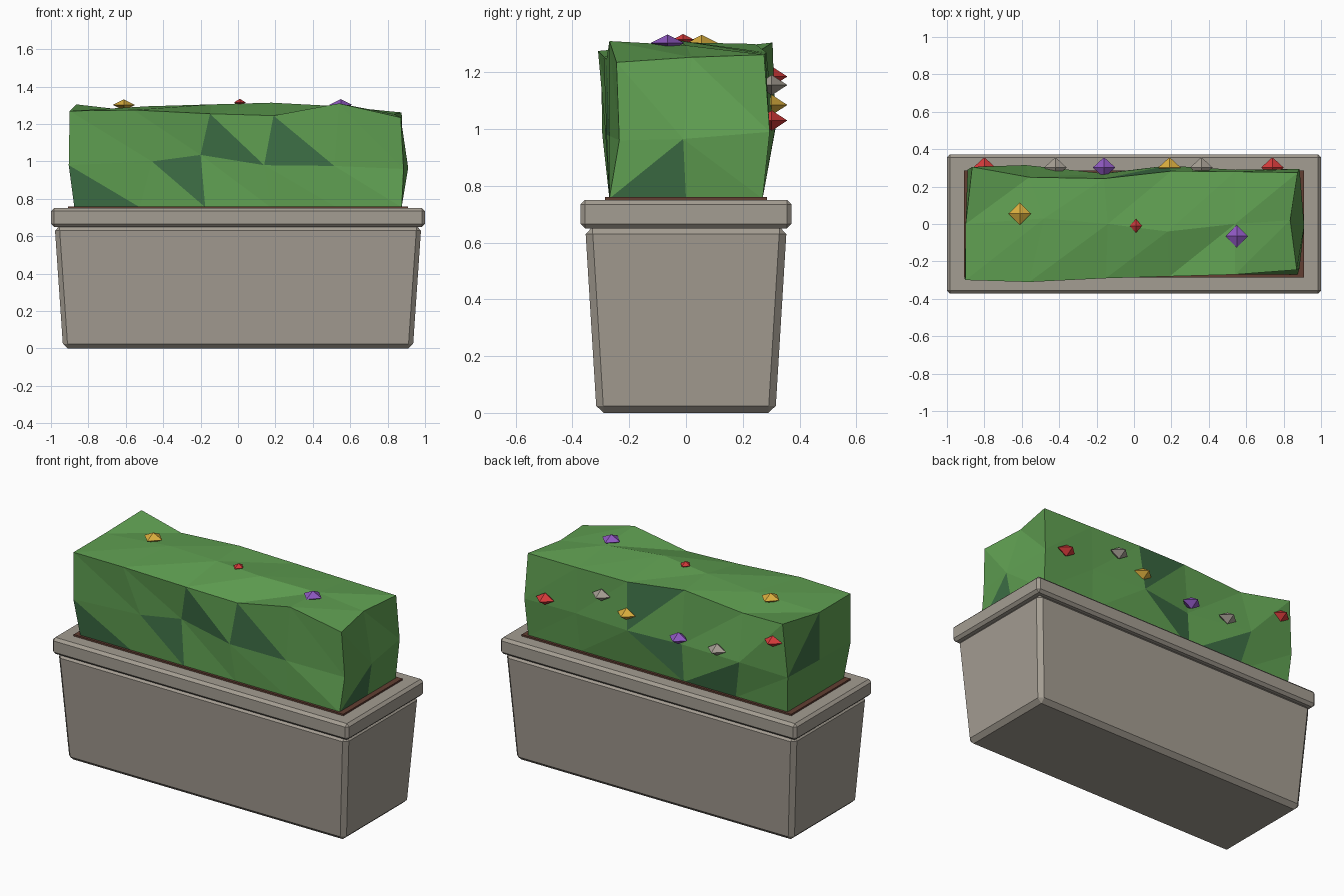
import bpy, bmesh

if "Cube" in bpy.data.objects:
    bpy.data.objects.remove(bpy.data.objects["Cube"])


def material(name, r, g, b):
    lin = [((c / 255 + 0.055) / 1.055) ** 2.4 for c in (r, g, b)]
    m = bpy.data.materials.new(name)
    m.diffuse_color = (*lin, 1)
    m.use_nodes = True
    m.node_tree.nodes["Principled BSDF"].inputs["Base Color"].default_value = m.diffuse_color
    return m


stone = material("stone", 164, 157, 146)
soil_brown = material("soil brown", 98, 62, 50)
leaf = material("leaf green", 96, 160, 82)
dark_leaf = material("dark leaf green", 62, 112, 70)
red = material("red", 212, 58, 58)
purple = material("purple", 142, 88, 192)
yellow = material("yellow", 218, 174, 62)


def add_object(name, bm, mats):
    bmesh.ops.recalc_face_normals(bm, faces=bm.faces)
    me = bpy.data.meshes.new(name)
    bm.to_mesh(me)
    bm.free()
    for m in mats:
        me.materials.append(m)
    ob = bpy.data.objects.new(name, me)
    bpy.context.collection.objects.link(ob)
    return ob


def tapered_box(name, low, high, z0, z1, mat, bevel=0):
    """Box with half sizes low at z0 and high at z1."""
    bm = bmesh.new()
    bmesh.ops.create_cube(bm, size=2)
    for v in bm.verts:
        top = v.co.z > 0
        hx, hy = high if top else low
        v.co = (v.co.x * hx, v.co.y * hy, z1 if top else z0)
    if bevel:
        bmesh.ops.bevel(bm, geom=bm.edges[:], offset=bevel, segments=1,
                        affect='EDGES', profile=0.5)
    return add_object(name, bm, [mat])


# Planter trough, rim and soil
tapered_box("planter_body", (0.935, 0.315), (0.98, 0.355), 0, 0.655, stone, 0.025)
tapered_box("planter_rim", (1.0, 0.372), (1.0, 0.372), 0.65, 0.75, stone, 0.016)
tapered_box("soil", (0.91, 0.285), (0.91, 0.285), 0.70, 0.76, soil_brown)

# Hedge: a loose 5 x 2 x 2 block, points keyed (column, row in y, level in z)
rows = {
    (0, 2): [(-.90, -.30, 1.27), (-.56, -.31, 1.275), (-.15, -.29, 1.255),
             (.19, -.28, 1.245), (.54, -.27, 1.31), (.87, -.245, 1.235)],
    (1, 2): [(-.90, 0, 1.27), (-.48, .03, 1.295), (-.14, 0, 1.305),
             (.18, -.04, 1.314), (.54, 0, 1.295), (.835, .02, 1.253)],
    (2, 2): [(-.865, .305, 1.305), (-.56, .25, 1.27), (-.16, .243, 1.30),
             (.20, .283, 1.27), (.54, .28, 1.265), (.875, .275, 1.262)],
    (0, 1): [(-.905, -.295, .98), (-.46, -.285, 1.0), (-.20, -.26, 1.035),
             (.14, -.28, .98), (.515, -.27, .976), (.885, -.235, .96)],
    (2, 1): [(-.89, .29, .98), (-.58, .315, 1.0), (-.16, .27, .98),
             (.18, .312, .99), (.54, .29, .99), (.885, .295, .99)],
}
pts = {(i, j, k): p for (j, k), row in rows.items() for i, p in enumerate(row)}
pts[0, 1, 1] = (-.90, 0, .98)
pts[5, 1, 1] = (.91, -.01, .965)
for i in range(6):
    for j in range(3):
        pts[i, j, 0] = (-.875 + .35 * i, -.27 + .27 * j, .755)

# Triangles carrying the darker leaf colour
dark = [{(0, 0, 1), (0, 0, 0), (1, 0, 0)}, {(1, 0, 1), (2, 0, 1), (2, 0, 0)},
        {(2, 0, 2), (2, 0, 1), (3, 0, 1)}, {(3, 0, 2), (3, 0, 1), (4, 0, 1)},
        {(3, 2, 2), (2, 2, 2), (3, 2, 1)}, {(3, 2, 1), (2, 2, 1), (2, 2, 0)},
        {(2, 2, 0), (1, 2, 1), (1, 2, 0)}, {(5, 1, 1), (5, 1, 0), (5, 0, 0)},
        {(0, 1, 2), (0, 2, 1), (0, 1, 1)}]
bm = bmesh.new()
verts = {key: bm.verts.new(p) for key, p in pts.items()}


def cell(a, b, c, d):
    """Split a cell on the diagonal that gives its dark triangle."""
    split = [(a, b, c), (a, c, d)]
    other = [(a, b, d), (b, c, d)]
    if any(set(t) in dark for t in other):
        split = other
    for t in split:
        bm.faces.new([verts[q] for q in t]).material_index = int(set(t) in dark)


for i in range(5):
    for n in range(2):
        for j in (0, 2):  # front and back
            cell((i, j, n + 1), (i, j, n), (i + 1, j, n), (i + 1, j, n + 1))
        for k in (0, 2):  # underside and top
            cell((i, n, k), (i + 1, n, k), (i + 1, n + 1, k), (i, n + 1, k))
for i in (0, 5):  # ends
    for j in range(2):
        for k in range(2):
            cell((i, j, k + 1), (i, j, k), (i, j + 1, k), (i, j + 1, k + 1))
add_object("hedge", bm, [leaf, dark_leaf])


# Blossoms: flattened octahedra on the back and top of the hedge
def blossom(name, centre, radii, mat):
    bm = bmesh.new()
    ring = [bm.verts.new((centre[0] + x * radii[0], centre[1] + y * radii[1], centre[2]))
            for x, y in ((1, 0), (0, 1), (-1, 0), (0, -1))]
    for s in (1, -1):
        tip = bm.verts.new((centre[0], centre[1], centre[2] + s * radii[2]))
        for n in range(4):
            bm.faces.new((ring[n], ring[(n + 1) % 4], tip))
    add_object(name, bm, [mat])


for n, (x, z, mat) in enumerate([(.74, 1.03, red), (.36, 1.155, stone), (.19, 1.085, yellow),
                                 (-.16, 1.03, purple), (-.42, 1.03, stone), (-.80, 1.185, red)]):
    blossom(f"back_blossom_{n + 1}", (x, .302, z), (.06, .055, .036), mat)
big = (.06, .06, .03)
blossom("top_blossom_yellow", (-.61, .055, 1.302), big, yellow)
blossom("top_blossom_purple", (.55, -.065, 1.303), big, purple)
blossom("top_blossom_red", (.01, -.01, 1.315), (.032, .038, .02), red)
